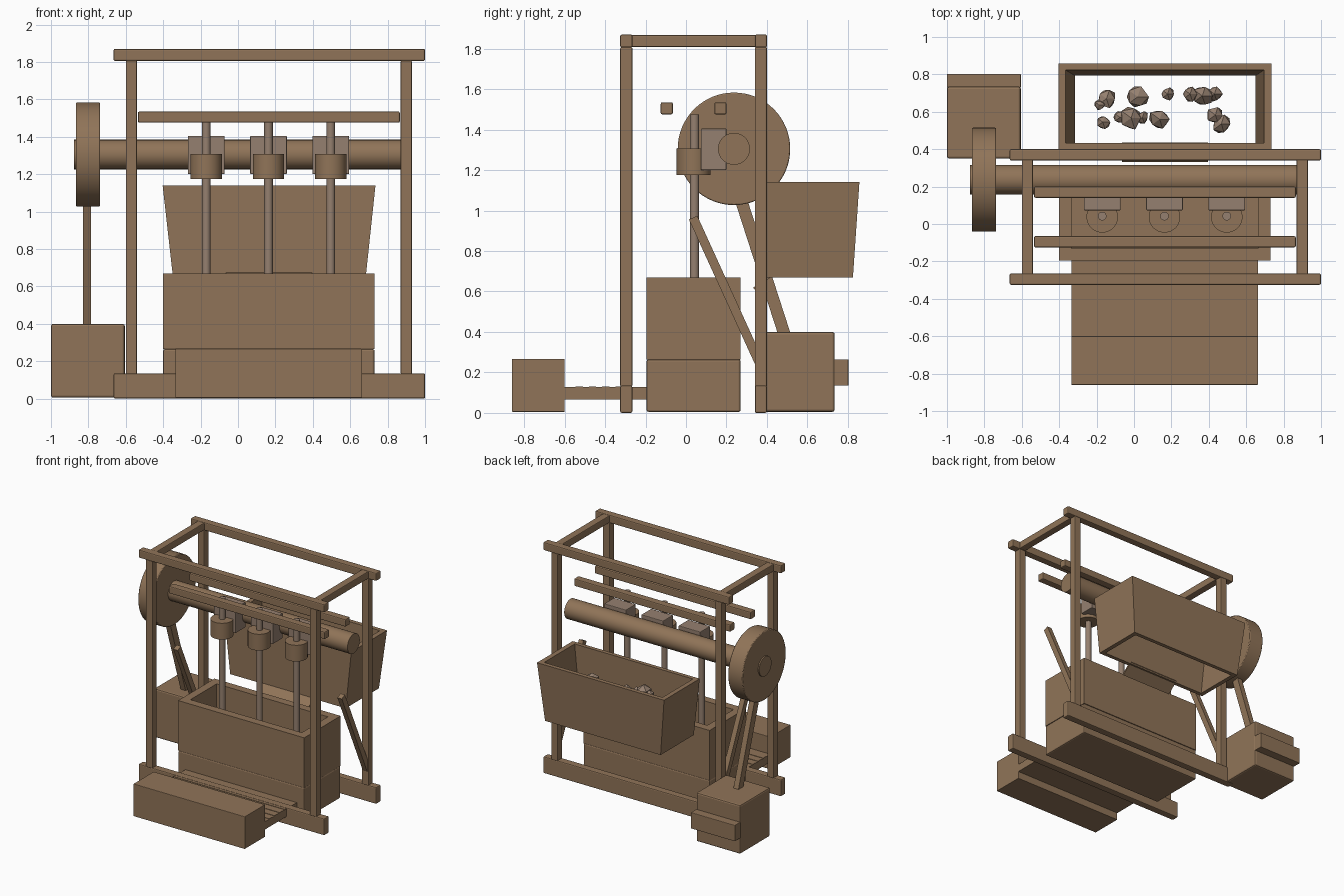
import bpy, bmesh, math, random
from mathutils import Vector

if "Cube" in bpy.data.objects:
    bpy.data.objects.remove(bpy.data.objects["Cube"])

random.seed(4)


def material(name, rgb):
    m = bpy.data.materials.new(name)
    m.diffuse_color = (*rgb, 1)
    m.use_nodes = True
    m.node_tree.nodes["Principled BSDF"].inputs["Base Color"].default_value = m.diffuse_color
    return m


WOOD = material("brown wood", (0.28, 0.175, 0.098))
STONE = material("grey brown iron and stone", (0.30, 0.215, 0.16))


def finish(name, bm, mat, bevel=0.0, smooth=False):
    bmesh.ops.recalc_face_normals(bm, faces=bm.faces)
    me = bpy.data.meshes.new(name)
    bm.to_mesh(me)
    bm.free()
    me.materials.append(mat)
    ob = bpy.data.objects.new(name, me)
    bpy.context.collection.objects.link(ob)
    if bevel:
        b = ob.modifiers.new("soft edges", "BEVEL")
        b.width, b.segments = bevel, 2
    if smooth:
        bpy.ops.object.select_all(action="DESELECT")
        ob.select_set(True)
        bpy.context.view_layer.objects.active = ob
        bpy.ops.object.shade_smooth_by_angle(angle=math.radians(35))
    return ob


def box(name, x, y, z, mat=WOOD, bevel=0.0):
    """Box given by its (low, high) range on each axis."""
    bm = bmesh.new()
    bmesh.ops.create_cube(bm, size=1)
    for v in bm.verts:
        v.co = Vector([(a + b) / 2 + c * (b - a) for (a, b), c in zip((x, y, z), v.co)])
    return finish(name, bm, mat, bevel)


def cylinder(name, start, end, r, mat=WOOD, sides=48, bevel=0.0):
    start, end = Vector(start), Vector(end)
    d = end - start
    bm = bmesh.new()
    bmesh.ops.create_cone(bm, cap_ends=True, segments=sides, radius1=r, radius2=r, depth=d.length)
    rot = Vector((0, 0, 1)).rotation_difference(d)
    for v in bm.verts:
        v.co = rot @ v.co + (start + end) / 2
    return finish(name, bm, mat, bevel, True)


def slat(name, x, p, q, width):
    """Sloping board across an x range, running from p to q in the side plane."""
    p, q = Vector(p), Vector(q)
    d = (q - p).normalized()
    n = Vector((-d.y, d.x)) * width / 2
    bm = bmesh.new()
    rings = [[bm.verts.new((xx, c.x, c.y)) for c in (p + n, q + n, q - n, p - n)] for xx in x]
    bm.faces.new(rings[0])
    bm.faces.new(rings[1])
    for i in range(4):
        j = (i + 1) % 4
        bm.faces.new((rings[0][i], rings[0][j], rings[1][j], rings[1][i]))
    return finish(name, bm, WOOD)


def tube(name, outer, inner, z):
    """Open rectangular shell; outer/inner hold bottom and top (x0, x1, y0, y1)."""
    bm = bmesh.new()

    def ring(r, h):
        x0, x1, y0, y1 = r
        return [bm.verts.new((a, b, h)) for a, b in ((x0, y0), (x1, y0), (x1, y1), (x0, y1))]

    loops = [ring(outer[0], z[0]), ring(outer[1], z[1]), ring(inner[1], z[1]), ring(inner[0], z[0])]
    for k in range(4):
        a, b = loops[k], loops[(k + 1) % 4]
        for i in range(4):
            j = (i + 1) % 4
            bm.faces.new((a[i], a[j], b[j], b[i]))
    return finish(name, bm, WOOD)


# Timber frame
for side, y in (("front", (-0.325, -0.265)), ("back", (0.34, 0.40))):
    box(side + "_base_beam", (-0.665, 1), y, (0, 0.135), bevel=0.008)
    box(side + "_top_beam", (-0.665, 1), y, (1.805, 1.87), bevel=0.008)
    for n, x in (("left", (-0.60, -0.54)), ("right", (0.87, 0.93))):
        box(f"{side}_{n}_post", x, y, (0.13, 1.807), bevel=0.006)
for n, x in (("left", (-0.60, -0.54)), ("right", (0.87, 0.93))):
    box(n + "_top_cross_beam", x, (-0.27, 0.345), (1.808, 1.867), bevel=0.006)
    slat(n + "_brace", (x[0] + 0.01, x[1] - 0.01), (0.035, 0.965), (0.375, 0.22), 0.045)
for n, y in (("front", (-0.125, -0.065)), ("back", (0.14, 0.20))):
    box(n + "_guide_rail", (-0.535, 0.865), y, (1.475, 1.535), bevel=0.008)

# Cam shaft, flywheel, drive strap and motor box
cylinder("cam_shaft", (-0.877, 0.237, 1.305), (0.87, 0.237, 1.305), 0.079)
cylinder("flywheel", (-0.867, 0.237, 1.305), (-0.737, 0.237, 1.305), 0.278, sides=64, bevel=0.006)
slat("drive_strap", (-0.83, -0.785), (0.25, 1.12), (0.515, 0.30), 0.06)
box("motor_box", (-1, -0.605), (0.35, 0.735), (0.005, 0.40), bevel=0.012)
box("motor_back_plate", (-1, -0.605), (0.73, 0.803), (0.135, 0.265), bevel=0.004)

# Mortar box: solid base with hollow upper part
box("mortar_base", (-0.40, 0.73), (-0.195, 0.27), (0.005, 0.265), bevel=0.01)
o, i = (-0.40, 0.73, -0.195, 0.27), (-0.335, 0.663, -0.13, 0.205)
tube("mortar_box", (o, o), (i, i), (0.265, 0.67))

# Three stamps with collars and cams
for k in range(3):
    x = -0.17 + 0.333 * k
    cylinder(f"stamp_rod_{k}", (x, 0.042, 0.27), (x, 0.042, 1.475), 0.023, STONE, 24)
    cylinder(f"stamp_collar_{k}", (x, 0.038, 1.175), (x, 0.038, 1.307), 0.084)
    box(f"cam_{k}", (x - 0.098, x + 0.098), (0.073, 0.20), (1.20, 1.405), STONE, 0.005)

# Sluice table with riffles and collecting box
box("sluice_table", (-0.335, 0.663), (-0.61, -0.19), (0.065, 0.128))
for k in range(4):
    y = -0.33 - 0.066 * k
    box(f"riffle_{k}", (-0.335, 0.663), (y - 0.018, y + 0.018), (0.10, 0.131))
box("collecting_box", (-0.335, 0.663), (-0.86, -0.60), (0.005, 0.267), bevel=0.003)

# Ore hopper, open above and below, with feed chute
tube("ore_hopper",
     ((-0.35, 0.685, 0.40, 0.825), (-0.403, 0.735, 0.40, 0.857)),
     ((-0.315, 0.65, 0.432, 0.793), (-0.365, 0.695, 0.432, 0.823)), (0.67, 1.14))
slat("feed_chute", (-0.065, 0.395), (0.337, 0.613), (0.43, 0.69), 0.015)

# Loose ore: (x, y, radius) of each lump
ROCKS = [(-0.147, 0.67, 0.055), (0.02, 0.68, 0.06), (0.18, 0.695, 0.037), (0.30, 0.695, 0.045),
         (0.365, 0.685, 0.06), (0.43, 0.695, 0.045), (-0.015, 0.567, 0.065), (-0.167, 0.545, 0.04),
         (0.137, 0.56, 0.06), (0.435, 0.583, 0.05), (0.467, 0.535, 0.052), (-0.075, 0.57, 0.035),
         (0.045, 0.57, 0.035), (-0.185, 0.635, 0.03)]
for k, (x, y, r) in enumerate(ROCKS):
    bm = bmesh.new()
    bmesh.ops.create_icosphere(bm, subdivisions=1, radius=r)
    z = 0.97 + random.uniform(-0.04, 0.04)
    for v in bm.verts:
        v.co = v.co * random.uniform(0.82, 1.15) + Vector((x, y, z))
    finish(f"ore_lump_{k}", bm, STONE)
